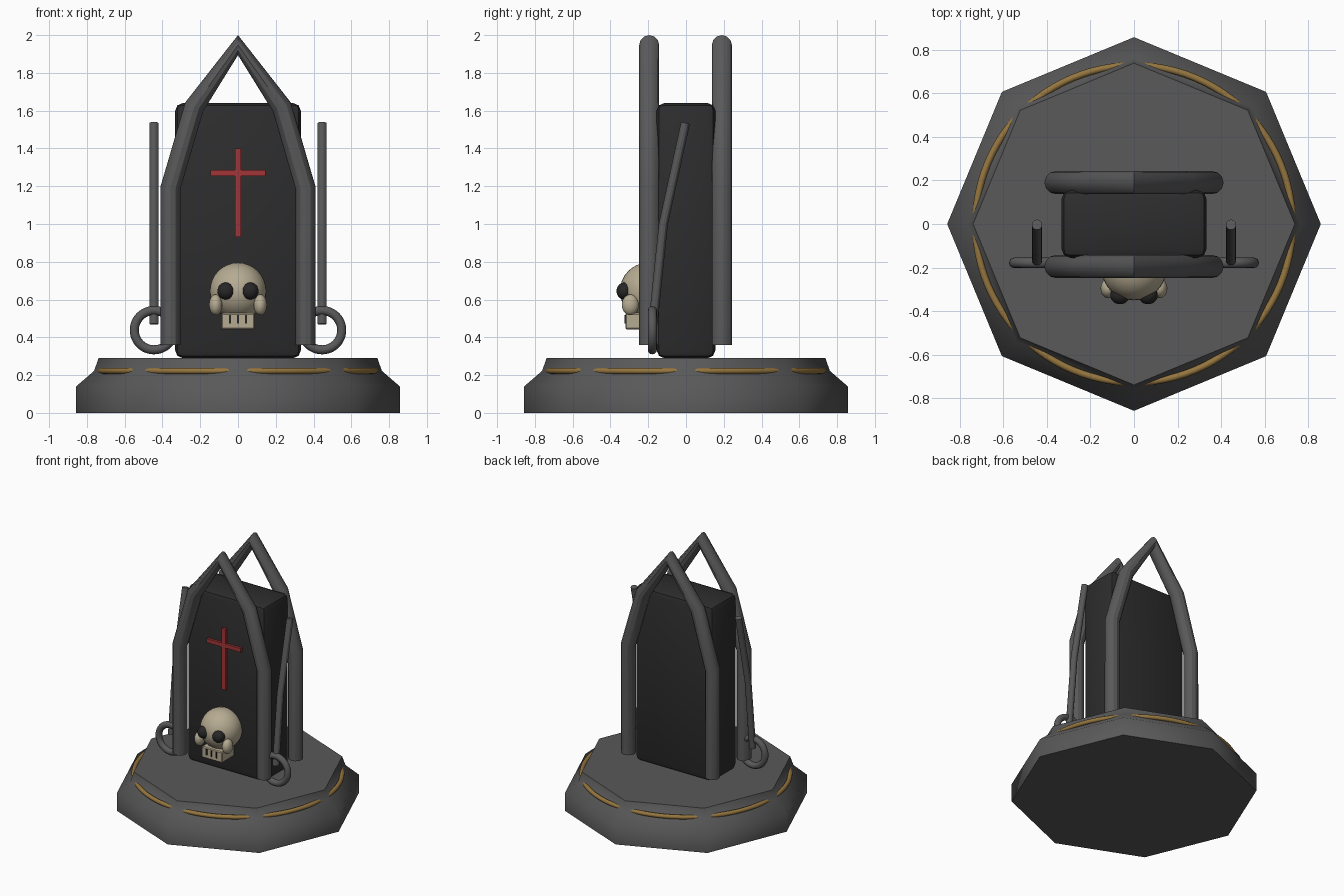
import bpy
import bmesh
from math import cos, sin, radians, pi

if "Cube" in bpy.data.objects:
    bpy.data.objects.remove(bpy.data.objects["Cube"])


def material(name, r, g, b):
    m = bpy.data.materials.new(name)
    m.use_nodes = True
    m.diffuse_color = (r, g, b, 1)
    bsdf = next(n for n in m.node_tree.nodes if n.type == 'BSDF_PRINCIPLED')
    bsdf.inputs["Base Color"].default_value = (r, g, b, 1)
    return m


STONE = material("grey stone", 0.1, 0.1, 0.1)
BLACK = material("coffin black", 0.026, 0.026, 0.026)
GOLD = material("dull gold", 0.3, 0.18, 0.05)
RED = material("blood red", 0.36, 0.035, 0.04)
BONE = material("bone", 0.47, 0.41, 0.29)
DARK = material("socket dark", 0.02, 0.02, 0.02)


def finish(name, mat, angle=30):
    ob = bpy.context.object
    ob.name = name
    ob.data.materials.clear()
    ob.data.materials.append(mat)
    bpy.ops.object.shade_smooth_by_angle(angle=radians(angle))
    return ob


def box(name, loc, size, mat, bevel=0, segments=2):
    bpy.ops.mesh.primitive_cube_add(size=1, location=loc)
    ob = bpy.context.object
    ob.scale = size
    bpy.ops.object.transform_apply(location=False, rotation=False)
    if bevel:
        mod = ob.modifiers.new("bevel", 'BEVEL')
        mod.width, mod.segments = bevel, segments
        bpy.ops.object.modifier_apply(modifier="bevel")
    return finish(name, mat)


def ball(name, loc, radii, mat):
    bpy.ops.mesh.primitive_uv_sphere_add(segments=32, ring_count=16, radius=1, location=loc)
    bpy.context.object.scale = radii
    bpy.ops.object.transform_apply(location=False, rotation=False)
    return finish(name, mat)


def ring(name, loc, major, minor, mat, upright=False, segments=48):
    bpy.ops.mesh.primitive_torus_add(location=loc, rotation=(pi / 2 if upright else 0, 0, 0),
                                     major_radius=major, minor_radius=minor,
                                     major_segments=segments, minor_segments=12)
    return finish(name, mat, 40)


def tube(name, points, radius, mat):
    curve = bpy.data.curves.new(name, 'CURVE')
    curve.dimensions = '3D'
    curve.bevel_depth = radius
    curve.bevel_resolution = 4
    curve.use_fill_caps = True
    spline = curve.splines.new('POLY')
    spline.points.add(len(points) - 1)
    for p, co in zip(spline.points, points):
        p.co = (*co, 1)
    ob = bpy.data.objects.new(name, curve)
    bpy.context.collection.objects.link(ob)
    bpy.ops.object.select_all(action='DESELECT')
    ob.select_set(True)
    bpy.context.view_layer.objects.active = ob
    bpy.ops.object.convert(target='MESH')
    return finish(name, mat)


# Octagonal plinth from a stepped profile (radius, height)
profile = [(0.857, 0), (0.857, 0.14), (0.762, 0.222), (0.738, 0.29)]
bm = bmesh.new()
loops = [[bm.verts.new((r * cos(k * pi / 4), r * sin(k * pi / 4), z)) for k in range(8)]
         for r, z in profile]
for low, high in zip(loops, loops[1:]):
    for k in range(8):
        n = (k + 1) % 8
        bm.faces.new((low[k], low[n], high[n], high[k]))
bm.faces.new(loops[-1])
bm.faces.new(loops[0][::-1])
mesh = bpy.data.meshes.new("plinth")
bm.to_mesh(mesh)
bm.free()
plinth = bpy.data.objects.new("plinth", mesh)
bpy.context.collection.objects.link(plinth)
bpy.ops.object.select_all(action='DESELECT')
plinth.select_set(True)
bpy.context.view_layer.objects.active = plinth
finish("plinth", STONE, 60)

# Gold band sunk into the plinth, showing on each flat side
ring("gold_band", (0, 0, 0.222), 0.727, 0.016, GOLD, segments=96)

# Upright coffin block
box("coffin", (0, 0, 0.965), (0.665, 0.31, 1.35), BLACK, 0.04, 2)

# Pointed arches in front and behind
half = [(0.358, 0.36), (0.358, 1.19), (0.232, 1.62)]
arch = [(-x, z) for x, z in half] + [(0, 1.947)] + half[::-1]
for name, y in (("front_arch", -0.195), ("back_arch", 0.19)):
    tube(name, [(x, y, z) for x, z in arch], 0.053, STONE)

# Bent side rods and carrying rings
for side, s in (("left", 1), ("right", -1)):
    x = 0.445 * s
    tube(side + "_rod", [(x, -0.175, 0.47), (x, -0.12, 1.0), (x, -0.003, 1.535)], 0.024, STONE)
    ring(side + "_ring", (x, -0.178, 0.438), 0.104, 0.024, STONE, upright=True)

# Red cross on the coffin front
box("cross_upright", (0, -0.16, 1.165), (0.032, 0.03, 0.47), RED)
box("cross_bar", (0, -0.16, 1.27), (0.29, 0.028, 0.03), RED)

# Skull
ball("skull_cranium", (0, -0.2, 0.645), (0.15, 0.15, 0.15), BONE)
box("skull_jaw", (0, -0.245, 0.485), (0.175, 0.15, 0.085), BONE, 0.006, 1)
for side, s in (("left", 1), ("right", -1)):
    ball(side + "_cheek", (0.118 * s, -0.295, 0.572), (0.035, 0.045, 0.055), BONE)
    ball(side + "_eye_socket", (0.064 * s, -0.326, 0.645), (0.045, 0.042, 0.045), DARK)
for i in (-1, 0, 1):
    box("tooth_gap", (0.042 * i, -0.322, 0.495), (0.009, 0.009, 0.046), DARK)
